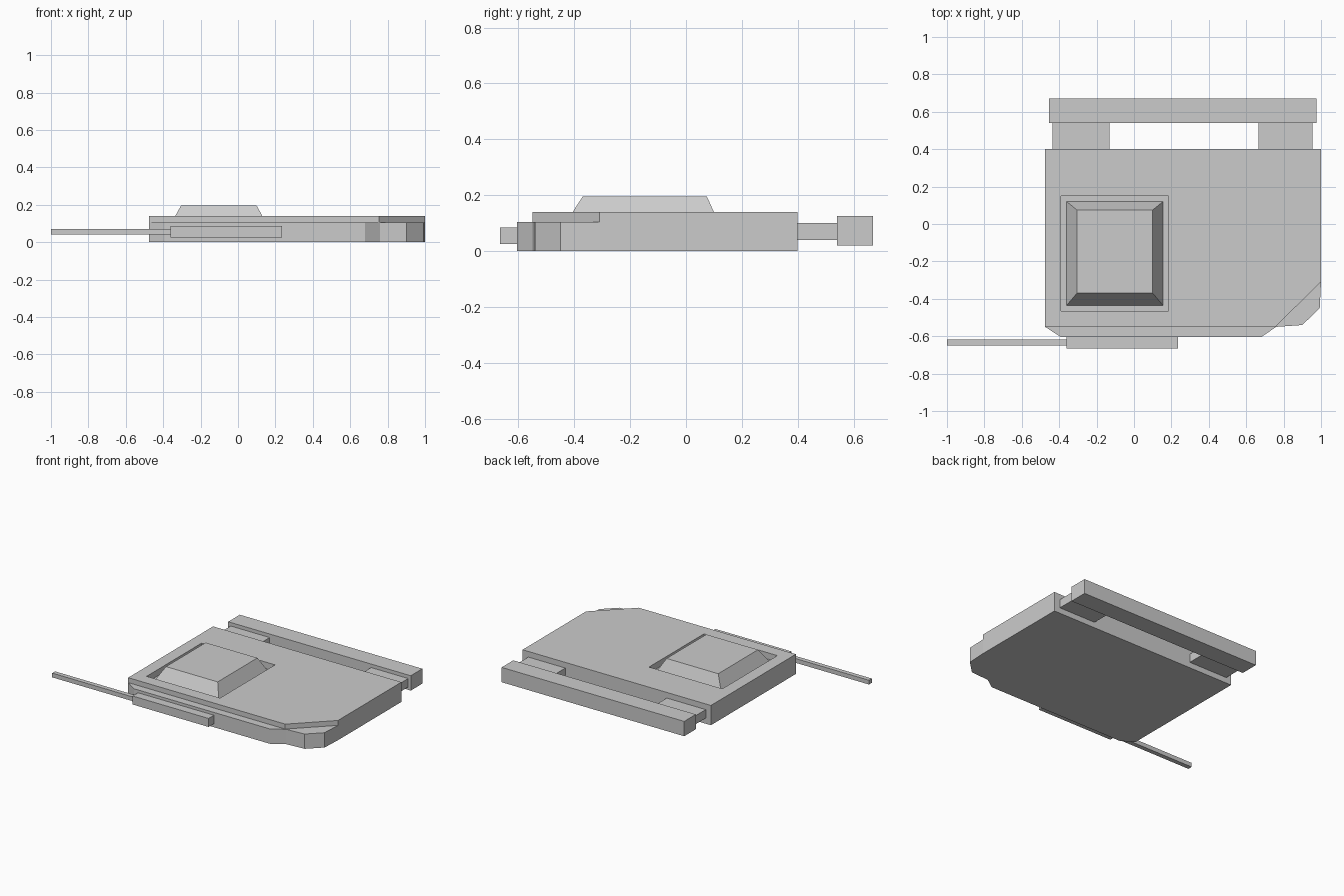
import bpy, bmesh

if "Cube" in bpy.data.objects:
    bpy.data.objects.remove(bpy.data.objects["Cube"])


def loft(name, bottom, top, z0, z1):
    """Closed solid between two matching outlines (counter-clockwise)."""
    bm = bmesh.new()
    lo = [bm.verts.new((x, y, z0)) for x, y in bottom]
    hi = [bm.verts.new((x, y, z1)) for x, y in top]
    n = len(lo)
    bm.faces.new(lo[::-1])
    bm.faces.new(hi)
    for i in range(n):
        j = (i + 1) % n
        bm.faces.new((lo[i], lo[j], hi[j], hi[i]))
    bmesh.ops.recalc_face_normals(bm, faces=bm.faces)
    me = bpy.data.meshes.new(name)
    bm.to_mesh(me)
    bm.free()
    ob = bpy.data.objects.new(name, me)
    bpy.context.collection.objects.link(ob)
    return ob


def rect(x0, x1, y0, y1):
    return [(x0, y0), (x1, y0), (x1, y1), (x0, y1)]


def box(name, x0, x1, y0, y1, z0, z1):
    r = rect(x0, x1, y0, y1)
    return loft(name, r, r, z0, z1)


def cut(ob, cutter):
    mod = ob.modifiers.new("cut", 'BOOLEAN')
    mod.operation = 'DIFFERENCE'
    mod.solver = 'EXACT'
    mod.object = cutter
    cutter.hide_render = True
    bpy.context.view_layer.objects.active = ob
    bpy.ops.object.modifier_apply(modifier=mod.name)
    bpy.data.objects.remove(cutter)


# Main slab with clipped front corners
outline = [(-0.475, 0.4), (-0.475, -0.55), (-0.39, -0.605), (0.68, -0.605),
           (0.76, -0.55), (0.9, -0.54), (0.993, -0.45), (1.0, -0.31), (1.0, 0.4)]
body = loft("body", outline, outline, 0.0, 0.14)

# Step along the front edge and right front corner
step = [(-0.6, -0.8), (1.102, -0.8), (1.102, -0.21), (0.755, -0.55), (-0.6, -0.55)]
cut(body, loft("step_cutter", step, step, 0.105, 0.3))

# Sunken pocket around the raised hatch
cut(body, box("pocket_cutter", -0.39, 0.185, -0.465, 0.15, 0.095, 0.3))

# Tapered hatch sitting in the pocket
loft("hatch", rect(-0.36, 0.155, -0.435, 0.12),
     rect(-0.305, 0.1, -0.37, 0.075), 0.095, 0.195)

# Rear bar on two brackets
for side, x0, x1 in (("left", -0.435, -0.13), ("right", 0.665, 0.955)):
    box(side + "_bracket", x0, x1, 0.4, 0.545, 0.04, 0.1)
box("rear_bar", -0.455, 0.975, 0.54, 0.67, 0.02, 0.125)

# Side rod and its holder on the front
box("rod_holder", -0.36, 0.235, -0.665, -0.605, 0.025, 0.085)
box("rod", -1.0, -0.36, -0.65, -0.618, 0.04, 0.07)
